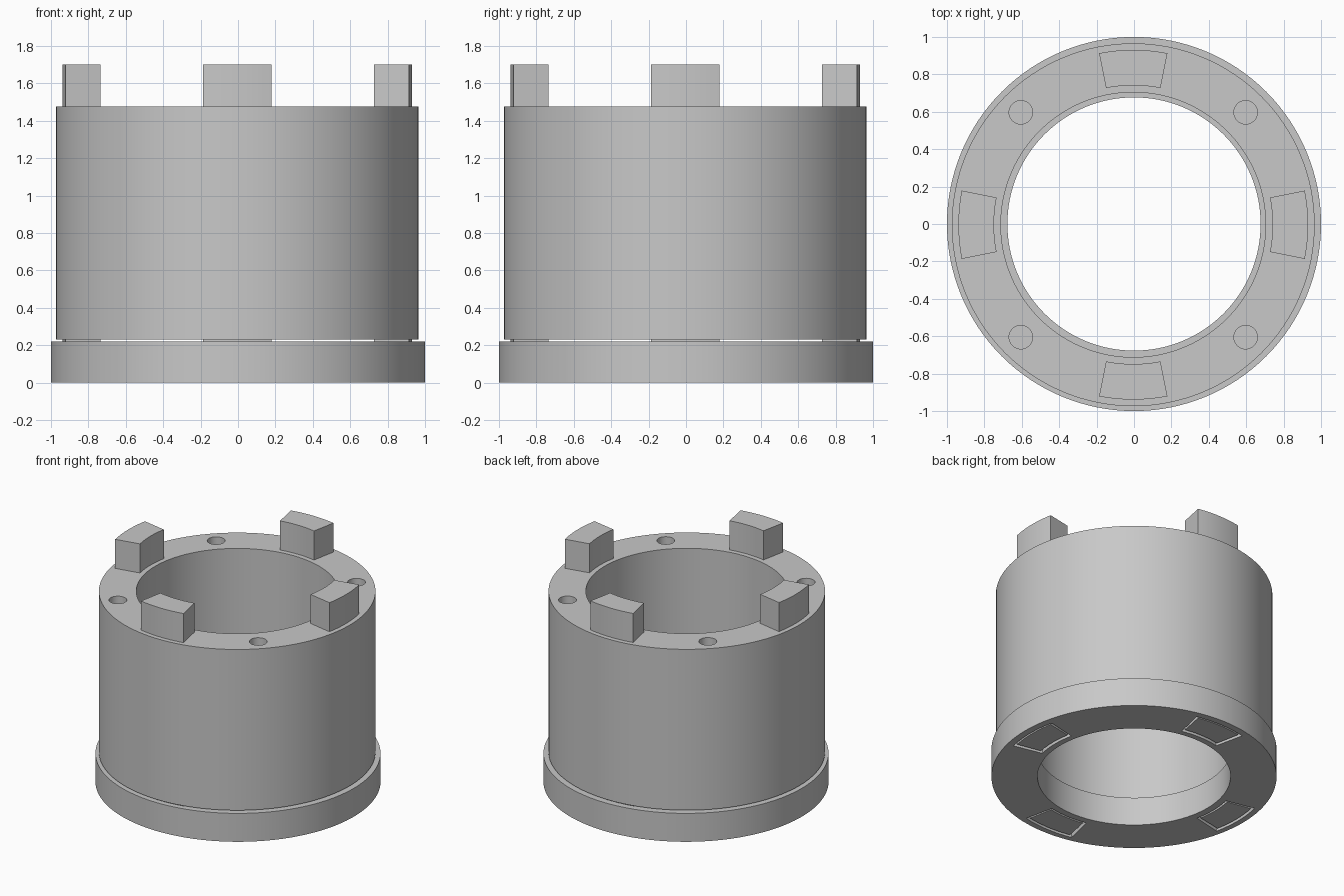
import bpy, bmesh, math

if "Cube" in bpy.data.objects:
    bpy.data.objects.remove(bpy.data.objects["Cube"], do_unlink=True)

SEG = 128
SHIFT = -0.004            # upper body sits very slightly off the base ring axis
BASE_TOP, BODY_LOW, BODY_TOP = 0.22, 0.23, 1.475
LUG_H = 0.225
QUARTERS = [i * math.pi / 2 for i in range(4)]

grey = bpy.data.materials.new("mid_grey")
grey.use_nodes = True
colour = (0.58, 0.58, 0.58, 1)
grey.diffuse_color = colour
grey.node_tree.nodes["Principled BSDF"].inputs["Base Color"].default_value = colour


def sector(bm, r_in, r_out, z0, z1, middle=0, half=math.pi, steps=SEG):
    """Ring section with a rectangular profile; a full ring when half is pi."""
    full = half >= math.pi
    profile = [(r_in, z0), (r_out, z0), (r_out, z1), (r_in, z1)]
    rows = []
    for i in range(steps if full else steps + 1):
        a = middle - half + 2 * half * i / steps
        rows.append([bm.verts.new((r * math.cos(a), r * math.sin(a), z)) for r, z in profile])
    for i in range(steps):
        a, b = rows[i], rows[(i + 1) % len(rows)]
        for j in range(4):
            k = (j + 1) % 4
            bm.faces.new((a[j], a[k], b[k], b[j]))
    if not full:
        bm.faces.new(rows[0])
        bm.faces.new(rows[-1])


def finish(bm, name, shift=0):
    bmesh.ops.recalc_face_normals(bm, faces=bm.faces)
    mesh = bpy.data.meshes.new(name)
    bm.to_mesh(mesh)
    bm.free()
    mesh.materials.append(grey)
    obj = bpy.data.objects.new(name, mesh)
    obj.location = (shift, shift, 0)
    bpy.context.collection.objects.link(obj)
    return obj


def activate(obj):
    bpy.ops.object.select_all(action='DESELECT')
    obj.select_set(True)
    bpy.context.view_layer.objects.active = obj


def cut(obj, cutter):
    cutter.hide_render = True
    mod = obj.modifiers.new("cut", 'BOOLEAN')
    mod.operation, mod.solver, mod.object = 'DIFFERENCE', 'EXACT', cutter
    activate(obj)
    bpy.ops.object.modifier_apply(modifier=mod.name)
    bpy.data.objects.remove(cutter, do_unlink=True)


def smooth(obj):
    activate(obj)
    bpy.ops.object.shade_smooth_by_angle(angle=math.radians(30))


# Base ring with four through slots
bm = bmesh.new()
sector(bm, 0.677, 1.0, 0, BASE_TOP)
base_ring = finish(bm, "base_ring")
bm = bmesh.new()
for a in QUARTERS:
    sector(bm, 0.725, 0.953, -0.1, 0.4, a, math.radians(12.6), 10)
cut(base_ring, finish(bm, "slot_cutter", SHIFT))
smooth(base_ring)

# Cylindrical body with four blind holes in its top face
bm = bmesh.new()
sector(bm, 0.708, 0.97, BODY_LOW, BODY_TOP)
body = finish(bm, "body_sleeve", SHIFT)
bm = bmesh.new()
for a in QUARTERS:
    made = bmesh.ops.create_cone(bm, cap_ends=True, segments=32, radius1=0.063,
                                 radius2=0.063, depth=0.5)
    x, y = (0.85 * f(a + math.pi / 4) for f in (math.cos, math.sin))
    bmesh.ops.translate(bm, verts=made["verts"], vec=(x, y, BODY_TOP))
cut(body, finish(bm, "hole_cutter", SHIFT))
smooth(body)

# Coupling lugs above the body, and matching ones down into the slots
for name, z0, z1 in (("upper", BODY_TOP - 0.005, BODY_TOP + LUG_H),
                     ("lower", BODY_LOW - LUG_H, BODY_LOW + 0.005)):
    for i, a in enumerate(QUARTERS):
        bm = bmesh.new()
        sector(bm, 0.745, 0.935, z0, z1, a, math.radians(11.25), 10)
        smooth(finish(bm, f"{name}_lug_{i + 1}", SHIFT))
